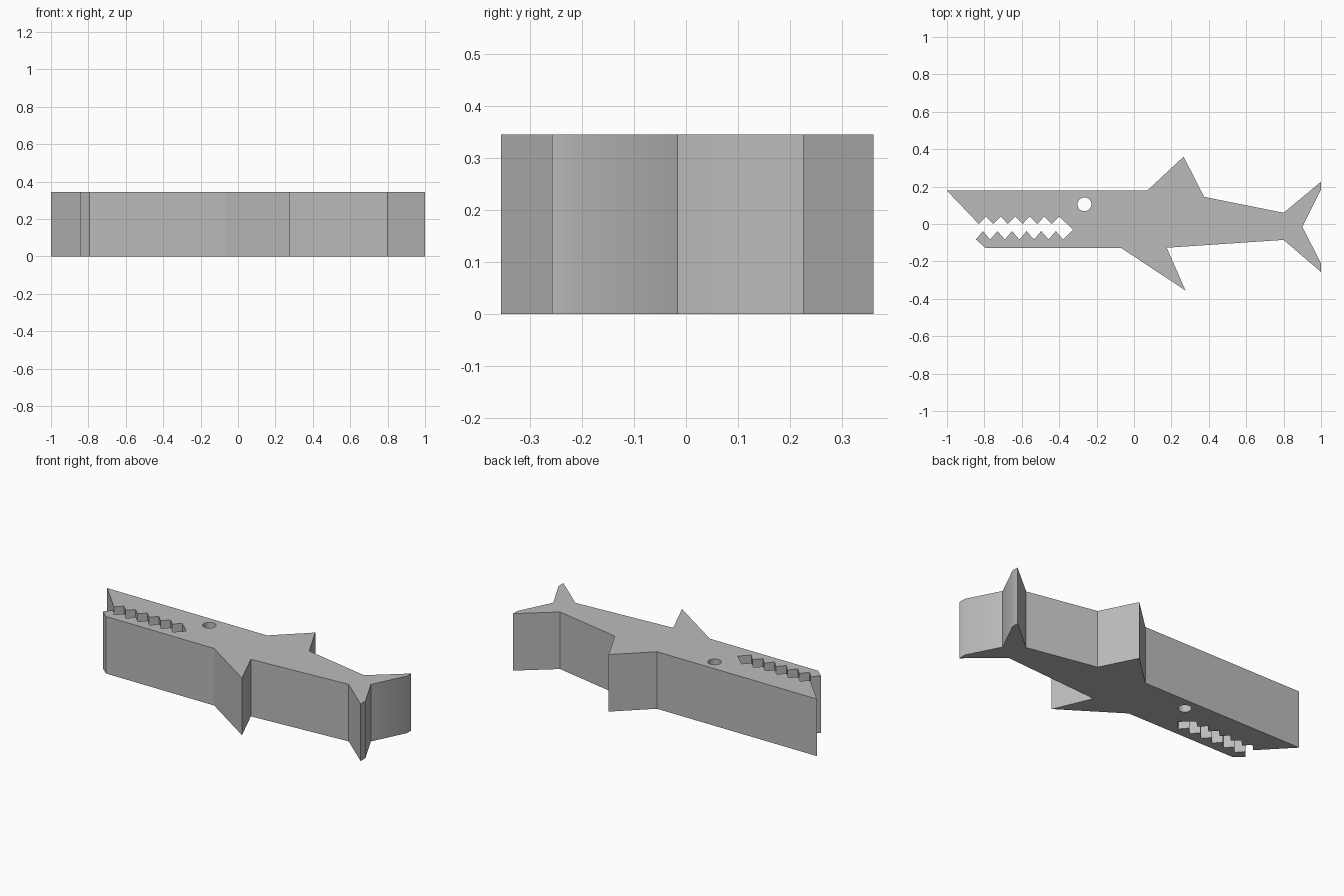
import bpy
import bmesh
import math

HEIGHT = 0.345
TEETH = 6
PITCH = 0.078

default = bpy.data.objects.get("Cube")
if default:
    bpy.data.objects.remove(default, do_unlink=True)

grey = bpy.data.materials.new("plain grey")
grey.use_nodes = True
colour = (0.5, 0.5, 0.5, 1)
grey.diffuse_color = colour
grey.node_tree.nodes["Principled BSDF"].inputs["Base Color"].default_value = colour


def tooth_row(x, y_first, y_second):
    """Zigzag running from the jaw tip towards the mouth corner."""
    row = []
    for i in range(TEETH):
        row += [(x + i * PITCH, y_first), (x + (i + 0.5) * PITCH, y_second)]
    return row


def extrude_profile(name, points, bottom, top):
    """Upright prism from a counter-clockwise outline."""
    bm = bmesh.new()
    face = bm.faces.new([bm.verts.new((x, y, bottom)) for x, y in points])
    result = bmesh.ops.extrude_face_region(bm, geom=[face])
    moved = [v for v in result["geom"] if isinstance(v, bmesh.types.BMVert)]
    bmesh.ops.translate(bm, verts=moved, vec=(0, 0, top - bottom))
    bmesh.ops.recalc_face_normals(bm, faces=bm.faces)
    mesh = bpy.data.meshes.new(name)
    bm.to_mesh(mesh)
    bm.free()
    obj = bpy.data.objects.new(name, mesh)
    bpy.context.collection.objects.link(obj)
    obj.data.materials.append(grey)
    return obj


# Body outline: lower jaw, belly fin, tail, back fin, snout
lower_jaw = [(-0.845, -0.083), (-0.795, -0.127)]
belly_fin = [(-0.07, -0.127), (0.275, -0.355), (0.175, -0.127)]
tail = [(0.8, -0.085), (1, -0.257), (1, -0.21), (0.9, -0.016),
        (1, 0.185), (1, 0.226), (0.8, 0.06)]
back_fin = [(0.375, 0.145), (0.265, 0.36), (0.07, 0.178)]
snout = [(-1, 0.178)]

# Open mouth with two rows of teeth meeting at the corner
upper_teeth = tooth_row(-0.83, 0.0, 0.04)
mouth_corner = [(-0.325, -0.03)]
lower_teeth = tooth_row(-0.808, -0.038, -0.083)[::-1]

shark = extrude_profile(
    "shark_body",
    lower_jaw + belly_fin + tail + back_fin + snout
    + upper_teeth + mouth_corner + lower_teeth,
    0, HEIGHT)

# Round eye hole right through the body
circle = [(-0.265 + 0.037 * math.cos(math.tau * i / 32),
           0.105 + 0.037 * math.sin(math.tau * i / 32)) for i in range(32)]
cutter = extrude_profile("eye_cutter", circle, -0.1, HEIGHT + 0.1)
cutter.hide_render = True

hole = shark.modifiers.new("eye_hole", 'BOOLEAN')
hole.operation = 'DIFFERENCE'
hole.solver = 'EXACT'
hole.object = cutter

bpy.ops.object.select_all(action='DESELECT')
shark.select_set(True)
bpy.context.view_layer.objects.active = shark
bpy.ops.object.modifier_apply(modifier=hole.name)
bpy.data.objects.remove(cutter, do_unlink=True)
bpy.ops.object.shade_smooth_by_angle(angle=math.radians(30))
